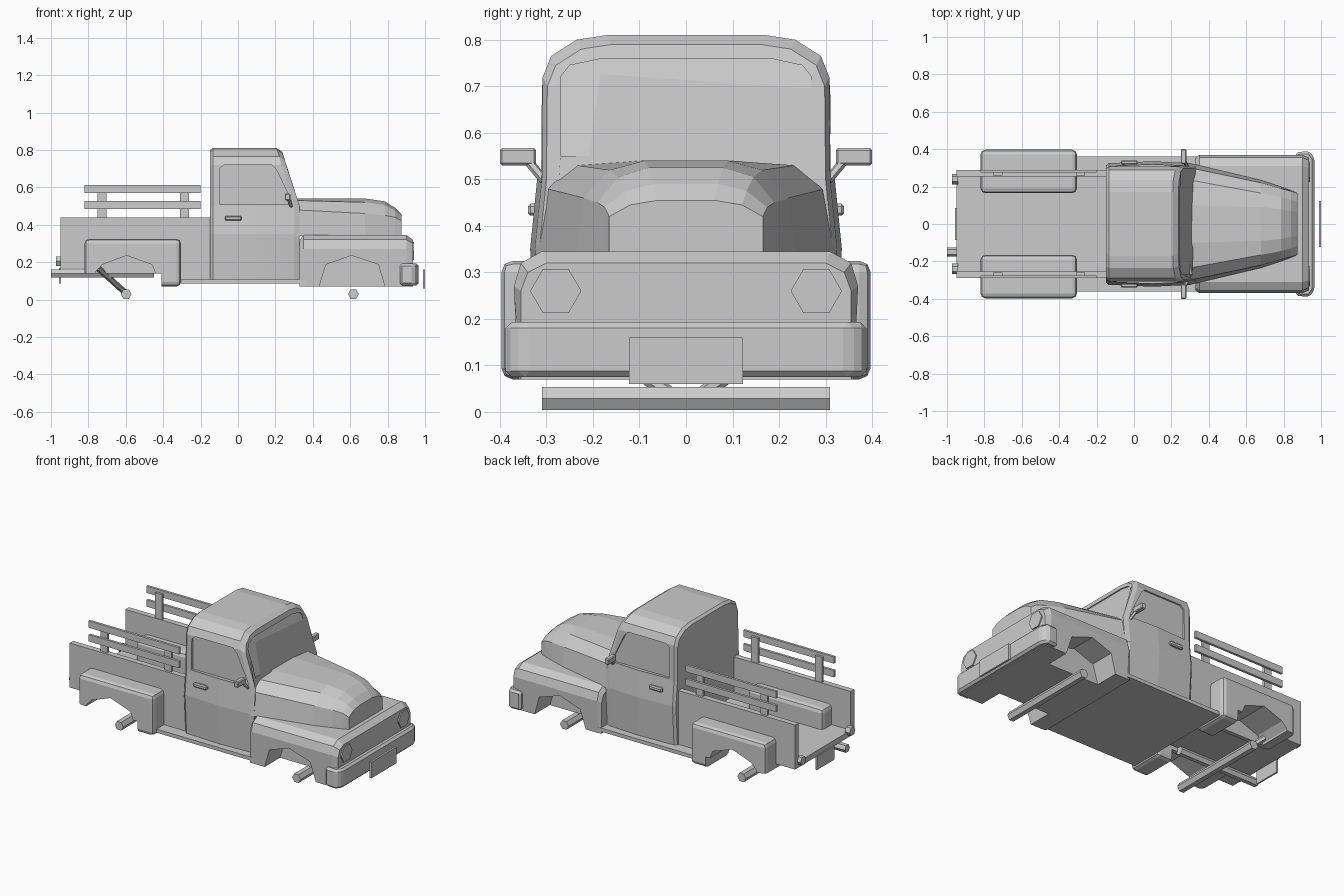
import bpy, bmesh, math
from mathutils import Vector

if "Cube" in bpy.data.objects:
    bpy.data.objects.remove(bpy.data.objects["Cube"])


def loft(name, rings, mirror=False):
    """Skin closed rings of points, cap both ends."""
    bm = bmesh.new()
    vs = [[bm.verts.new(p) for p in r] for r in rings]
    n = len(rings[0])
    for a, b in zip(vs, vs[1:]):
        for i in range(n):
            j = (i + 1) % n
            bm.faces.new((a[i], a[j], b[j], b[i]))
    bm.faces.new(vs[0])
    bm.faces.new(vs[-1])
    bmesh.ops.recalc_face_normals(bm, faces=bm.faces)
    me = bpy.data.meshes.new(name)
    bm.to_mesh(me)
    bm.free()
    ob = bpy.data.objects.new(name, me)
    bpy.context.collection.objects.link(ob)
    if mirror:
        add_mirror(ob)
    return ob


def add_mirror(ob):
    ob.modifiers.new("Mirror", 'MIRROR').use_axis = (False, True, False)


def bevel(ob, width, segments=1):
    m = ob.modifiers.new("Bevel", 'BEVEL')
    m.width, m.segments, m.limit_method = width, segments, 'ANGLE'
    return ob


def side_prism(name, pts, y0, y1, mirror=False):
    return loft(name, [[(x, y, z) for x, z in pts] for y in (y0, y1)], mirror)


def box(name, x0, x1, y0, y1, z0, z1, mirror=False):
    return side_prism(name, [(x0, z0), (x1, z0), (x1, z1), (x0, z1)], y0, y1, mirror)


def rod(name, p, q, r, n=6, mirror=False):
    p, q = Vector(p), Vector(q)
    rot = (q - p).to_track_quat('Z', 'Y')
    circle = [rot @ Vector((r * math.cos(2 * math.pi * i / n),
                            r * math.sin(2 * math.pi * i / n), 0)) for i in range(n)]
    return loft(name, [[e + c for c in circle] for e in (p, q)], mirror)


def section(half, xf, dy=0.0, dz=0.0, ylim=9):
    """Symmetric cross-section from a half profile; dy and dz shift the upper part."""
    pts = []
    for y, z in half:
        pts.append((xf(z), y + (dy if z < ylim else 0), z + (dz if z > .7 else 0)))
    return pts + [(x, -y, z) for x, y, z in reversed(pts)]


def cut(targets, cutter):
    """Subtract a cutter, bake the result, remove the cutter."""
    cutter.hide_render = True
    for ob in targets:
        m = ob.modifiers.new("Cut", 'BOOLEAN')
        m.object, m.operation, m.solver = cutter, 'DIFFERENCE', 'EXACT'
        bpy.context.view_layer.update()
        dg = bpy.context.evaluated_depsgraph_get()
        me = bpy.data.meshes.new_from_object(ob.evaluated_get(dg))
        ob.modifiers.clear()
        ob.data = me
    bpy.data.objects.remove(cutter)


# Cab with sloping front
def front(z):
    return .33 - max(0, z - .5) * .30


cab_half = [(.31, .10), (.325, .35), (.31, .5), (.308, .72), (.29, .765), (.235, .8), (.17, .81)]
cab = loft("cab", [
    section(cab_half, lambda z: -.15, -.012, -.012),
    section(cab_half, lambda z: -.135),
    section(cab_half, lambda z: .1, .01, ylim=.6),
    section(cab_half, lambda z: front(z) - .03),
    section(cab_half, front, -.01, -.02)])
cut([cab], side_prism("window_cutter", [(-.1, .51), (-.1, .70), (-.075, .72), (.18, .72),
                                        (.205, .695), (.285, .53), (.285, .51)], .298, .5, True))
glass = [(.27, .55), (.27, .72), (.25, .745), (.18, .76)]
cut([cab], loft("windshield_cutter", [section(glass, lambda z: front(z) - .015),
                                      section(glass, lambda z: front(z) + .1)]))

# Tapered hood
hood = [(.30, [(.325, .34), (.30, .48), (.235, .53), (.1, .54)]),
        (.68, [(.235, .34), (.22, .46), (.165, .52), (.09, .54)]),
        (.785, [(.20, .34), (.19, .45), (.145, .505), (.08, .525)]),
        (.84, [(.18, .34), (.175, .44), (.13, .475), (.07, .49)]),
        (.875, [(.165, .34), (.165, .42), (.12, .445), (.06, .455)])]
loft("hood", [section(h, lambda z, x=x: x) for x, h in hood])

# Front fenders and nose, one wide body with arches cut out
body_half = [(.36, .07), (.37, .27), (.355, .32), (.31, .345)]
nose_half = [(.355, .07), (.355, .26), (.34, .30), (.30, .32)]
fenders = loft("front_fenders", [section(nose_half, lambda z: .33),
                                 section(body_half, lambda z: .35),
                                 section(body_half, lambda z: .90),
                                 section(nose_half, lambda z: .935)])
cut([fenders], side_prism("front_arch_cutter", [(.435, .0), (.435, .07), (.47, .187), (.607, .235),
                                                (.75, .187), (.785, .07), (.785, .0)], .21, .5, True))

# Cargo bed
bed_wall = box("bed_wall", -.95, -.145, .255, .29, .165, .44, True)
bed_floor = box("bed_floor", -.95, -.145, -.256, .256, .165, .20)

# Rear fenders
rear = box("rear_fender", -.82, -.305, .165, .397, .07, .325)
bevel(rear, .025, 2)
add_mirror(rear)
cut([rear], box("skirt_cutter", -.9, -.41, .1, .5, 0, .14, True))
cut([rear, bed_wall, bed_floor],
    side_prism("rear_arch_cutter", [(-.78, .05), (-.76, .15), (-.725, .187), (-.596, .235),
                                    (-.46, .187), (-.41, .06)], .19, .5, True))

# Stake rails above the bed walls
for z in (.485, .57):
    box("stake_rail", -.82, -.2, .275, .29, z, z + .042, True)
for x in (-.75, -.31):
    box("stake_post", x, x + .048, .26, .276, .43, .595, True)

# Floor pan, running boards and sill under the bed front
box("running_boards", -.31, .36, -.362, .362, .085, .107)
box("sill", -.31, -.14, -.29, .29, .10, .17)

# Bumper wrapping round the nose
outline = [(.865, .365), (.865, .385), (.94, .388), (.965, .35)]
outline += [(x, -y) for x, y in reversed(outline)]
bevel(loft("front_bumper", [[(x, y, z) for x, y in outline] for z in (.075, .193)]), .013)

# Lamps and plates
for y in (-.28, .28):
    rod("headlight", (.91, y, .26), (.942, y, .26), .055)
for y in (-.24, .24):
    rod("tail_light", (-.94, y, .205), (-.972, y, .205), .028)
box("front_plate", .988, 1.0, -.123, .123, .06, .16)
box("rear_plate", -.957, -.947, -.085, .085, .085, .17)

# Side mirrors and door handles
bevel(loft("mirror", [[(x + s, y, z) for y, z in ((.322, .53), (.40, .53), (.40, .567), (.322, .567))]
                      for x, s in ((.25, 0), (.25, .03))], True), .005)
rod("mirror_arm", (.285, .305, .498), (.268, .34, .54), .01, 6, True)
bevel(box("door_handle", -.07, .02, .318, .34, .422, .448, True), .006)

# Axles, rear struts and exhaust
for x in (.617, -.598):
    rod("axle", (x, -.31, .029), (x, .31, .029), .029, 6)
rod("rear_strut", (-.60, .03, .035), (-.75, .22, .17), .016, 6, True)
rod("exhaust", (-1.0, -.15, .14), (-.45, -.15, .14), .025, 6)
